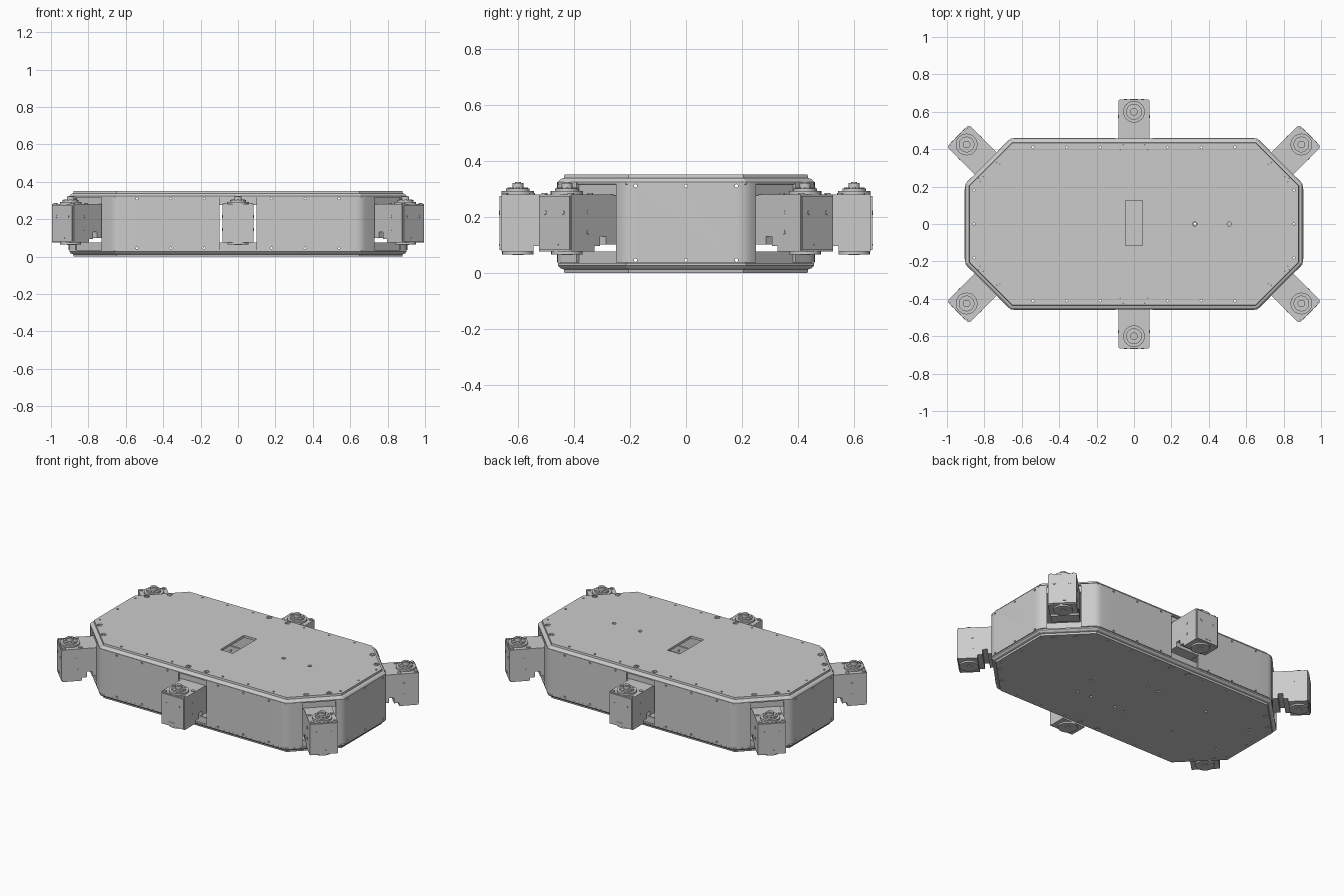
import bpy, bmesh, math
from mathutils import Matrix, Vector

if "Cube" in bpy.data.objects:
    bpy.data.objects.remove(bpy.data.objects["Cube"])

metal = bpy.data.materials.new("plain_grey_metal")
metal.use_nodes = True
GREY = (0.6, 0.6, 0.6, 1)
metal.diffuse_color = GREY
metal.node_tree.nodes["Principled BSDF"].inputs["Base Color"].default_value = GREY

HALF_X, HALF_Y = 0.905, 0.46
BEND_X, BEND_Y = 0.66, 0.215
SIGNS = [(1, 1), (-1, 1), (-1, -1), (1, -1)]


def to_mesh(name, bm):
    bmesh.ops.recalc_face_normals(bm, faces=bm.faces)
    mesh = bpy.data.meshes.new(name)
    bm.to_mesh(mesh)
    bm.free()
    mesh.materials.append(metal)
    return mesh


def place(name, mesh, loc=(0, 0, 0), turn=0):
    ob = bpy.data.objects.new(name, mesh)
    ob.location, ob.rotation_euler.z = loc, turn
    bpy.context.collection.objects.link(ob)
    return ob


def smooth(ob):
    bpy.ops.object.select_all(action='DESELECT')
    ob.select_set(True)
    bpy.context.view_layer.objects.active = ob
    bpy.ops.object.shade_smooth_by_angle(angle=math.radians(35))


def rod(bm, centre, r, length, axis=(0, 0, 1), sides=16):
    turn = Vector((0, 0, 1)).rotation_difference(Vector(axis)).to_matrix().to_4x4()
    bmesh.ops.create_cone(bm, cap_ends=True, segments=sides, radius1=r, radius2=r,
                          depth=length, matrix=Matrix.Translation(centre) @ turn)


def box(bm, centre, size):
    bmesh.ops.create_cube(bm, size=1, matrix=Matrix.Translation(centre) @ Matrix.Diagonal((*size, 1)))


def octagon(inset):
    k = inset * math.tan(math.pi / 8)
    a, b = (HALF_X - inset, BEND_Y - k), (BEND_X - k, HALF_Y - inset)
    pts = []
    for i, (sx, sy) in enumerate(SIGNS):
        pair = [a, b] if i % 2 == 0 else [b, a]
        pts += [(sx * x, sy * y) for x, y in pair]
    return pts


def prism(bm, pts, offset, lift):
    """Extrude a closed outline, given in 3D, along a vector."""
    face = bm.faces.new([bm.verts.new(Vector(p) + Vector(offset)) for p in pts])
    out = bmesh.ops.extrude_face_region(bm, geom=[face])
    bmesh.ops.translate(bm, vec=lift, verts=[v for v in out["geom"] if isinstance(v, bmesh.types.BMVert)])


# Hole positions shared by the plates and side panels
EDGE_X, EDGE_Y = (0.18, 0.36, 0.54), (-0.18, 0, 0.18)
plate_holes = [(s * x, t * 0.41) for x in EDGE_X for s, t in SIGNS]
plate_holes += [(s * 0.855, y) for y in EDGE_Y for s in (1, -1)]
plate_screws = [(s * x, t * y) for x, y in ((0.065, 0.41), (0.72, 0.335), (0.815, 0.24)) for s, t in SIGNS]
base_holes = [(0.325, 0), (0.3, -0.15), (0.2, -0.15)]
base_holes += [(x, s * 0.15) for x in (0.02, -0.06, -0.42, -0.75) for s in (1, -1)]


def plate_cutter(z):
    bm = bmesh.new()
    for x, y in plate_holes:
        rod(bm, (x, y, z), 0.006, 0.06)
    for x, y in plate_screws:
        rod(bm, (x, y, z), 0.016, 0.06)
    return bm


def side_cutter():
    bm = bmesh.new()
    for z in (0.045, 0.31):
        for s in (1, -1):
            for x in EDGE_X:
                rod(bm, (x, s * 0.455, z), 0.006, 0.05, (0, 1, 0))
                rod(bm, (-x, s * 0.455, z), 0.006, 0.05, (0, 1, 0))
            for y in EDGE_Y:
                rod(bm, (s * 0.9, y, z), 0.006, 0.05, (1, 0, 0))
    return bm


def cut(ob, bm):
    cutter = place("cutter", to_mesh("cutter", bm))
    cutter.hide_render = True
    mod = ob.modifiers.new("holes", 'BOOLEAN')
    mod.operation, mod.solver, mod.object = 'DIFFERENCE', 'EXACT', cutter
    bpy.context.view_layer.objects.active = ob
    bpy.ops.object.modifier_apply(modifier=mod.name)
    bpy.data.objects.remove(cutter)


# Flanged octagonal plates: outer skin from the flat face to the lip, then inner skin
PROFILE = [(0.026, 0), (0.024, 0.012), (0.012, 0.016), (0.003, 0.026), (0.003, 0.034), (0.011, 0.035),
           (0.011, 0.075), (0.019, 0.075), (0.019, 0.03), (0.03, 0.015)]


def plate(name, flip):
    bm = bmesh.new()
    rings = [[bm.verts.new((x, y, 0.35 - z if flip else z)) for x, y in octagon(d)] for d, z in PROFILE]
    for lo, hi in zip(rings, rings[1:]):
        for i in range(len(lo)):
            j = (i + 1) % len(lo)
            bm.faces.new((lo[i], lo[j], hi[j], hi[i]))
    bm.faces.new(rings[0])
    bm.faces.new(rings[-1])
    ob = place(name, to_mesh(name, bm))
    bm = plate_cutter(0.35 if flip else 0)
    if flip:
        box(bm, (0, 0.005, 0.35), (0.09, 0.24, 0.08))
        for x in (0.325, 0.51):
            rod(bm, (x, 0, 0.35), 0.012, 0.06)
    else:
        for x, y in base_holes:
            rod(bm, (x, y, 0), 0.008, 0.06)
    cut(ob, bm)
    cut(ob, side_cutter())


plate("top_plate", True)
plate("bottom_plate", False)

# Countersunk screws in both plates
bm = bmesh.new()
for x, y in plate_screws:
    for z, s in ((0.343, 1), (0.007, -1)):
        rod(bm, (x, y, z), 0.0158, 0.006)
        rod(bm, (x, y, z + s * 0.004), 0.008, 0.003, sides=6)
place("plate_screws", to_mesh("plate_screws", bm))


# Bent side panels
def bend(p, c, q, r=0.03):
    p, c, q = Vector(p), Vector(c), Vector(q)
    a, b = c + (p - c).normalized() * r, c + (q - c).normalized() * r
    return [a * (1 - t) ** 2 + c * 2 * t * (1 - t) + b * t * t for t in (0, 0.25, 0.5, 0.75, 1)]


def panel(name, path, flip=(1, 1)):
    line = [Vector(path[0])]
    for p, c, q in zip(path, path[1:], path[2:]):
        line += bend(p, c, q)
    line.append(Vector(path[-1]))
    inner = []
    for i, p in enumerate(line):
        d = (line[min(i + 1, len(line) - 1)] - line[max(i - 1, 0)]).normalized()
        inner.append(p + Vector((d.y, -d.x)) * 0.0105)
    pts = [(p.x * flip[0], p.y * flip[1], 0) for p in line + inner[::-1]]
    bm = bmesh.new()
    prism(bm, pts, (0, 0, 0.036), (0, 0, 0.288))
    ob = place(name, to_mesh(name, bm))
    cut(ob, side_cutter())
    smooth(ob)


for s in SIGNS:
    side = ("back" if s[1] > 0 else "front") + ("_left" if s[0] > 0 else "_right")
    panel(side + "_panel", [(0.1, HALF_Y), (BEND_X, HALF_Y), (0.73, 0.39)], s)
for s, side in ((1, "left"), (-1, "right")):
    panel(side + "_end_panel", [(0.87, 0.25), (HALF_X, BEND_Y), (HALF_X, -BEND_Y), (0.87, -0.25)], (s, 1))

# Servo housing: side profile with a stepped notch underneath, outward is local +y
bm = bmesh.new()
outline = [(0.065, 0.075), (0.065, 0.28), (-0.19, 0.28), (-0.19, 0.1), (-0.115, 0.1), (-0.115, 0.13),
           (-0.085, 0.13), (-0.085, 0.095), (-0.055, 0.095), (-0.055, 0.075)]
prism(bm, [(0, y, z) for y, z in outline], (-0.083, 0, 0), (0.166, 0, 0))
bmesh.ops.bevel(bm, geom=[e for e in bm.edges if all(v.co.y > 0.06 for v in e.verts)],
                offset=0.006, segments=2, affect='EDGES')
housing = to_mesh("servo_housing", bm)

# Servo horns: flange, raised ring, hub and bolt circle on top, plain cap below
bm = bmesh.new()
for r, lo, hi in ((0.058, 0.279, 0.291), (0.042, 0.29, 0.301), (0.02, 0.3, 0.32), (0.011, 0.319, 0.323),
                  (0.056, 0.065, 0.076), (0.02, 0.063, 0.066)):
    rod(bm, (0, 0, (lo + hi) / 2), r, hi - lo, sides=32)
for i in range(8):
    a = i * math.pi / 4
    rod(bm, (0.031 * math.cos(a), 0.031 * math.sin(a), 0.302), 0.006, 0.004, sides=10)
horn = to_mesh("servo_horn", bm)

# Small housing screws and cable slit
bm = bmesh.new()
for s in (1, -1):
    for y in (0.047, -0.05):
        rod(bm, (s * 0.066, y, 0.281), 0.011, 0.008)
    for z in (0.145, 0.215):
        rod(bm, (s * 0.083, -0.025, z), 0.008, 0.004, (1, 0, 0))
    rod(bm, (s * 0.045, 0.065, 0.215), 0.008, 0.004, (0, 1, 0))
box(bm, (0, 0.065, 0.1), (0.045, 0.004, 0.006))
fasteners = to_mesh("servo_screws", bm)

# Six servos around the body
spots = [("front", (0, -0.6), math.pi), ("back", (0, 0.6), 0)]
for s, t in SIGNS:
    label = ("back" if t > 0 else "front") + ("_left" if s > 0 else "_right")
    spots.append((label, (s * 0.895, t * 0.425), math.atan2(t, s) - math.pi / 2))
for label, (x, y), turn in spots:
    place(label + "_servo_housing", housing, (x, y, 0), turn)
    smooth(place(label + "_servo_horn", horn, (x, y, 0), turn))
    place(label + "_servo_screws", fasteners, (x, y, 0), turn)
